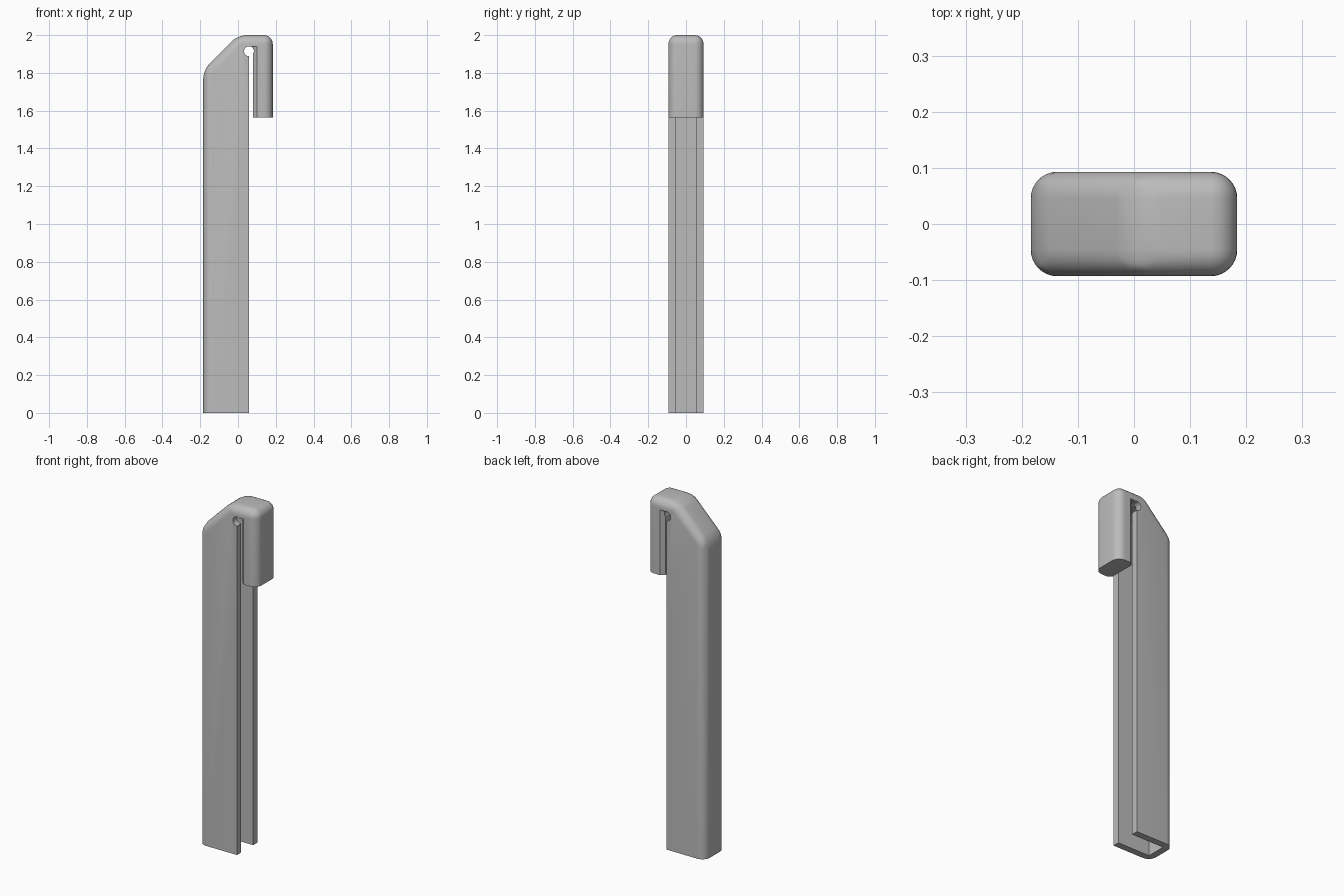
import bpy, bmesh, math

if "Cube" in bpy.data.objects:
    bpy.data.objects.remove(bpy.data.objects["Cube"])

HALF = 0.093      # half depth of the body
ROUND = 0.047     # edge rounding
REAR = 0.058      # open side of the channel
LIP = 0.079       # inner face of the hook

grey = bpy.data.materials.new("plain grey")
grey.use_nodes = True
colour = (0.5, 0.5, 0.5, 1)
grey.diffuse_color = colour
grey.node_tree.nodes["Principled BSDF"].inputs["Base Color"].default_value = colour


def prism(name, outline, axis, low, high):
    """Extrude a 2D outline: axis 'y' takes (x, z) points, axis 'z' takes (x, y)."""
    def place(a, b, c):
        return (a, c, b) if axis == 'y' else (a, b, c)
    bm = bmesh.new()
    ends = [[bm.verts.new(place(a, b, c)) for a, b in outline] for c in (low, high)]
    bm.faces.new(ends[0])
    bm.faces.new(ends[1][::-1])
    for i in range(len(outline)):
        j = (i + 1) % len(outline)
        bm.faces.new((ends[0][i], ends[1][i], ends[1][j], ends[0][j]))
    bmesh.ops.recalc_face_normals(bm, faces=bm.faces)
    mesh = bpy.data.meshes.new(name)
    bm.to_mesh(mesh)
    bm.free()
    obj = bpy.data.objects.new(name, mesh)
    bpy.context.collection.objects.link(obj)
    return obj


def box(x0, x1, z0, z1):
    return [(x0, z0), (x1, z0), (x1, z1), (x0, z1)]


# Solid body with sloped shoulder, every edge rounded except at the base
body = prism("hooked_channel", [(-0.184, 0), (-0.184, 1.816), (0, 2), (0.184, 2), (0.184, 0)],
             'y', -HALF, HALF)
body.data.materials.append(grey)
bm = bmesh.new()
bm.from_mesh(body.data)
edges = [e for e in bm.edges if max(v.co.z for v in e.verts) > 0.1]
bmesh.ops.bevel(bm, geom=edges, offset=ROUND, offset_type='OFFSET', segments=8,
                profile=0.5, affect='EDGES', clamp_overlap=True)
bm.to_mesh(body.data)
bm.free()

# Cutters: space under the hook, slot, round slot end, hollow channel, lip chamfers
cutters = [
    prism("under_hook_cutter", box(REAR, 0.3, -0.1, 1.565), 'y', -0.2, 0.2),
    prism("slot_cutter", box(REAR, LIP, 1.5, 1.92), 'y', -0.2, 0.2),
    prism("slot_end_cutter",
          [(REAR + 0.026 * math.cos(t * math.tau / 32), 1.915 + 0.026 * math.sin(t * math.tau / 32))
           for t in range(32)], 'y', -0.2, 0.2),
    prism("channel_cutter",
          [(-0.146, -0.1), (-0.146, 1.8), (-0.006, 1.94), (0.06, 1.94), (0.06, -0.1)],
          'y', -0.055, 0.055),
]
for side in (-1, 1):
    cutters.append(prism("lip_chamfer_cutter",
                         [(LIP - 0.005, side * 0.068), (0.105, side * 0.098),
                          (LIP - 0.005, side * 0.098)], 'z', 1.5, 1.94))

bpy.context.view_layer.objects.active = body
for obj in bpy.context.selected_objects:
    obj.select_set(False)
body.select_set(True)
for cutter in cutters:
    cutter.hide_render = True
    cut = body.modifiers.new(cutter.name, 'BOOLEAN')
    cut.operation = 'DIFFERENCE'
    cut.solver = 'EXACT'
    cut.object = cutter
    bpy.ops.object.modifier_apply(modifier=cut.name)
for cutter in cutters:
    bpy.data.objects.remove(cutter)

bpy.ops.object.shade_smooth_by_angle(angle=math.radians(30))
